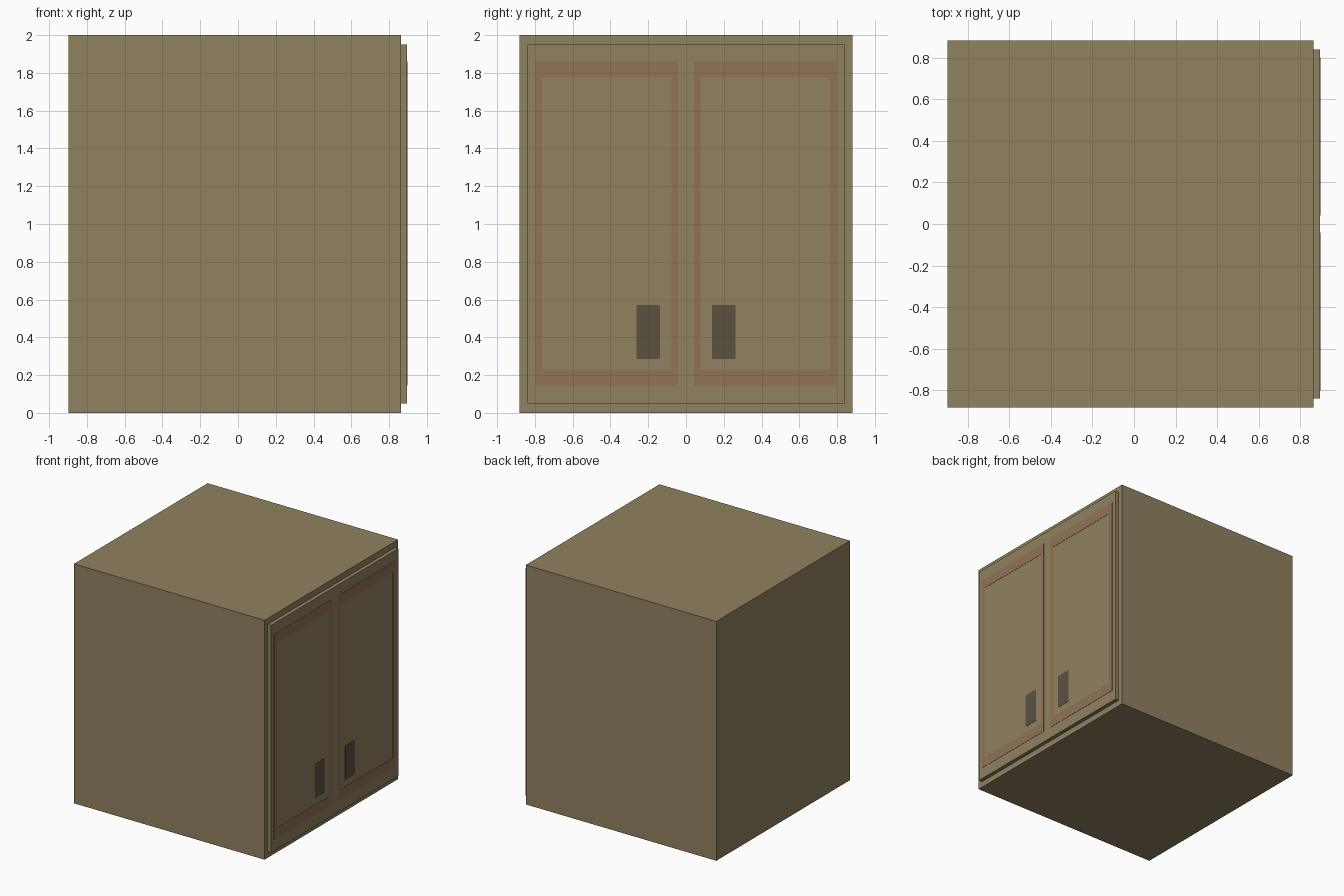
import bpy, bmesh

if "Cube" in bpy.data.objects:
    bpy.data.objects.remove(bpy.data.objects["Cube"])


def material(name, rgb):
    m = bpy.data.materials.new(name)
    m.diffuse_color = (*rgb, 1)
    m.use_nodes = True
    m.node_tree.nodes["Principled BSDF"].inputs["Base Color"].default_value = m.diffuse_color
    return m


TAN = material("tan_paint", (0.28, 0.22, 0.118))
RUST = material("rust_trim", (0.28, 0.17, 0.095))
DARK = material("dark_handle", (0.105, 0.084, 0.051))


def boxes(name, extents, mat):
    """One object from boxes given as (x0, x1, y0, y1, z0, z1)."""
    bm = bmesh.new()
    for x0, x1, y0, y1, z0, z1 in extents:
        for v in bmesh.ops.create_cube(bm, size=1)["verts"]:
            v.co = ((x0 + x1) / 2 + v.co.x * (x1 - x0),
                    (y0 + y1) / 2 + v.co.y * (y1 - y0),
                    (z0 + z1) / 2 + v.co.z * (z1 - z0))
    me = bpy.data.meshes.new(name)
    bm.to_mesh(me)
    bm.free()
    me.materials.append(mat)
    ob = bpy.data.objects.new(name, me)
    bpy.context.collection.objects.link(ob)
    return ob


def frame(name, x0, x1, outer, inner, mat):
    """Rectangular border between outer and inner (y0, y1, z0, z1), no overlaps."""
    a, b, c, d = outer
    e, f, g, h = inner
    return boxes(name, [(x0, x1, a, b, c, g), (x0, x1, a, b, h, d),
                        (x0, x1, a, e, g, h), (x0, x1, f, b, g, h)], mat)


# Container body and the raised door panel on its right side
FACE = 0.895
boxes("container_body", [(-0.898, 0.863, -0.882, 0.882, 0, 2)], TAN)
boxes("door_panel", [(0.863, FACE, -0.84, 0.84, 0.05, 1.95)], TAN)

# Trim frame and handle plate on each door leaf
for side, s in (("left", -1), ("right", 1)):
    ys = lambda p, q: tuple(sorted((s * p, s * q)))
    frame(side + "_door_trim", FACE - 0.01, FACE + 0.002,
          (*ys(0.042, 0.80), 0.145, 1.86), (*ys(0.077, 0.763), 0.23, 1.775), RUST)
    boxes(side + "_door_handle",
          [(FACE - 0.01, FACE + 0.002, *ys(0.137, 0.263), 0.285, 0.57)], DARK)
